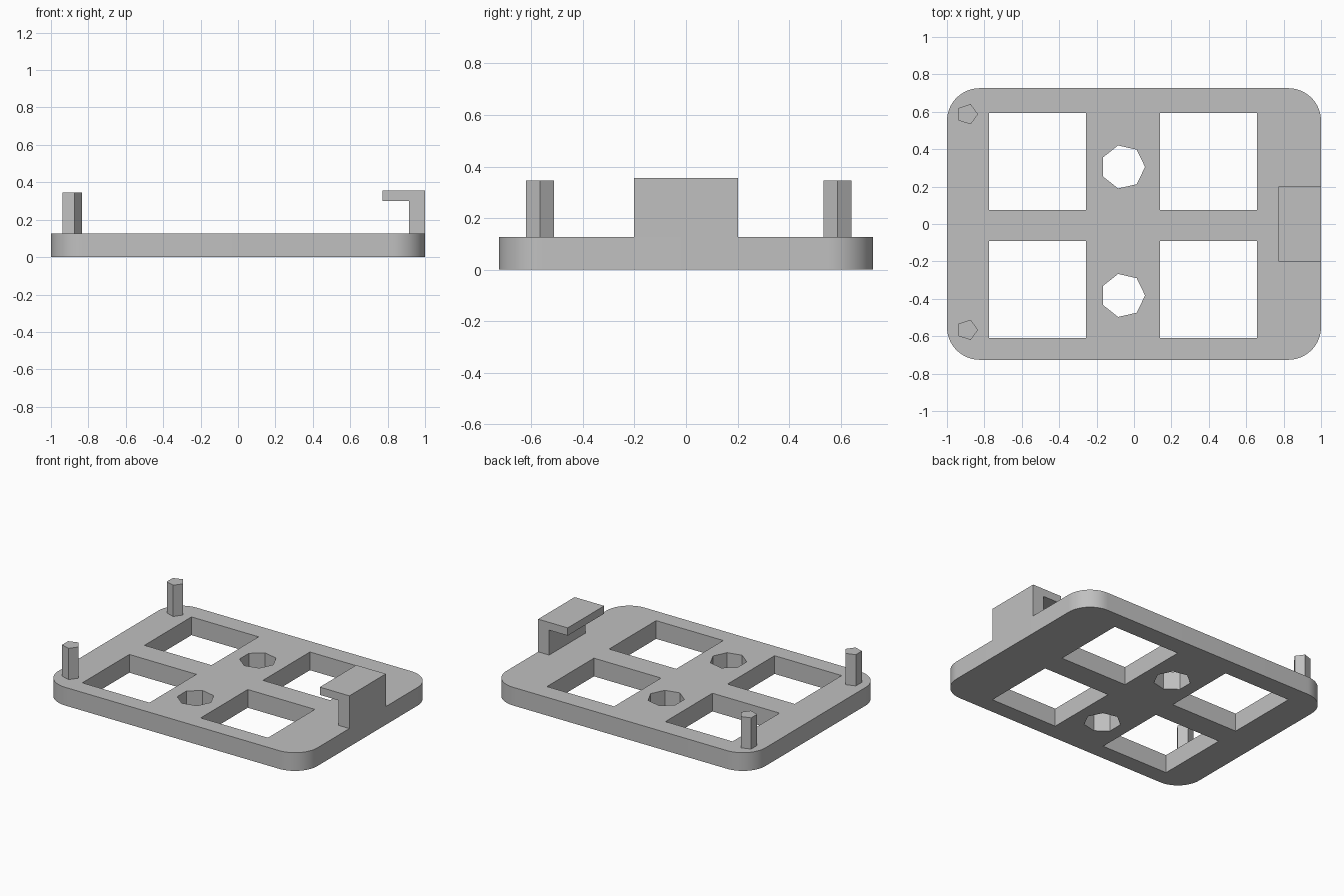
import bpy
import bmesh
from math import cos, sin, pi, radians

cube = bpy.data.objects.get("Cube")
if cube:
    bpy.data.objects.remove(cube, do_unlink=True)

grey = bpy.data.materials.new("plain grey")
grey.use_nodes = True
GREY = (0.53, 0.53, 0.53, 1)
grey.diffuse_color = GREY
grey.node_tree.nodes["Principled BSDF"].inputs["Base Color"].default_value = GREY

PLATE_TOP = 0.127


def prisms(name, outlines, direction):
    """One object made of closed outlines, each extruded along a direction."""
    bm = bmesh.new()
    for outline in outlines:
        face = bm.faces.new([bm.verts.new(p) for p in outline])
        ext = bmesh.ops.extrude_face_region(bm, geom=[face], use_keep_orig=True)
        moved = [v for v in ext["geom"] if isinstance(v, bmesh.types.BMVert)]
        bmesh.ops.translate(bm, verts=moved, vec=direction)
    bmesh.ops.recalc_face_normals(bm, faces=bm.faces)
    mesh = bpy.data.meshes.new(name)
    bm.to_mesh(mesh)
    bm.free()
    mesh.materials.append(grey)
    obj = bpy.data.objects.new(name, mesh)
    bpy.context.collection.objects.link(obj)
    return obj


def ngon(x, y, r, sides, z):
    return [(x + r * cos(2 * pi * i / sides), y + r * sin(2 * pi * i / sides), z)
            for i in range(sides)]


def rectangle(x, y, w, h, z):
    return [(x + sx * w / 2, y + sy * h / 2, z)
            for sx, sy in ((-1, -1), (1, -1), (1, 1), (-1, 1))]


def rounded_rectangle(w, h, r, z, steps=16):
    points = []
    for k, (sx, sy) in enumerate(((1, 1), (-1, 1), (-1, -1), (1, -1))):
        for i in range(steps + 1):
            a = (k + i / steps) * pi / 2
            points.append((sx * (w / 2 - r) + r * cos(a),
                           sy * (h / 2 - r) + r * sin(a), z))
    return points


# Base plate with rounded corners
plate = prisms("base_plate", [rounded_rectangle(2, 1.452, 0.175, 0)], (0, 0, PLATE_TOP))

# Four square windows and two seven-sided holes cut through the plate
openings = [rectangle(x, y, 0.518, 0.518, -0.1)
            for x in (-0.516, 0.398) for y in (0.335, -0.35)]
openings += [ngon(-0.059, y, 0.118, 7, -0.1) for y in (0.305, -0.382)]
cutter = prisms("opening_cutter", openings, (0, 0, 0.4))
cutter.hide_render = True
cut = plate.modifiers.new("openings", "BOOLEAN")
cut.operation = "DIFFERENCE"
cut.solver = "EXACT"
cut.object = cutter
bpy.context.view_layer.objects.active = plate
bpy.ops.object.modifier_apply(modifier=cut.name)
bpy.data.objects.remove(cutter, do_unlink=True)

# Smooth the rounded corners only
bpy.ops.object.select_all(action="DESELECT")
plate.select_set(True)
bpy.ops.object.shade_smooth_by_angle(angle=radians(30))

# Five-sided pegs at the right-hand end
for name, y in (("back_peg", 0.587), ("front_peg", -0.566)):
    prisms(name, [ngon(-0.891, y, 0.057, 5, PLATE_TOP - 0.02)], (0, 0, 0.345 - PLATE_TOP + 0.02))

# Hooked clip at the left-hand end: upright wall with a lip facing inwards
profile = [(1, PLATE_TOP), (1, 0.355), (0.772, 0.355), (0.772, 0.301),
           (0.915, 0.301), (0.915, PLATE_TOP)]
prisms("hook_clip", [[(x, -0.201, z) for x, z in profile]], (0, 0.402, 0))
